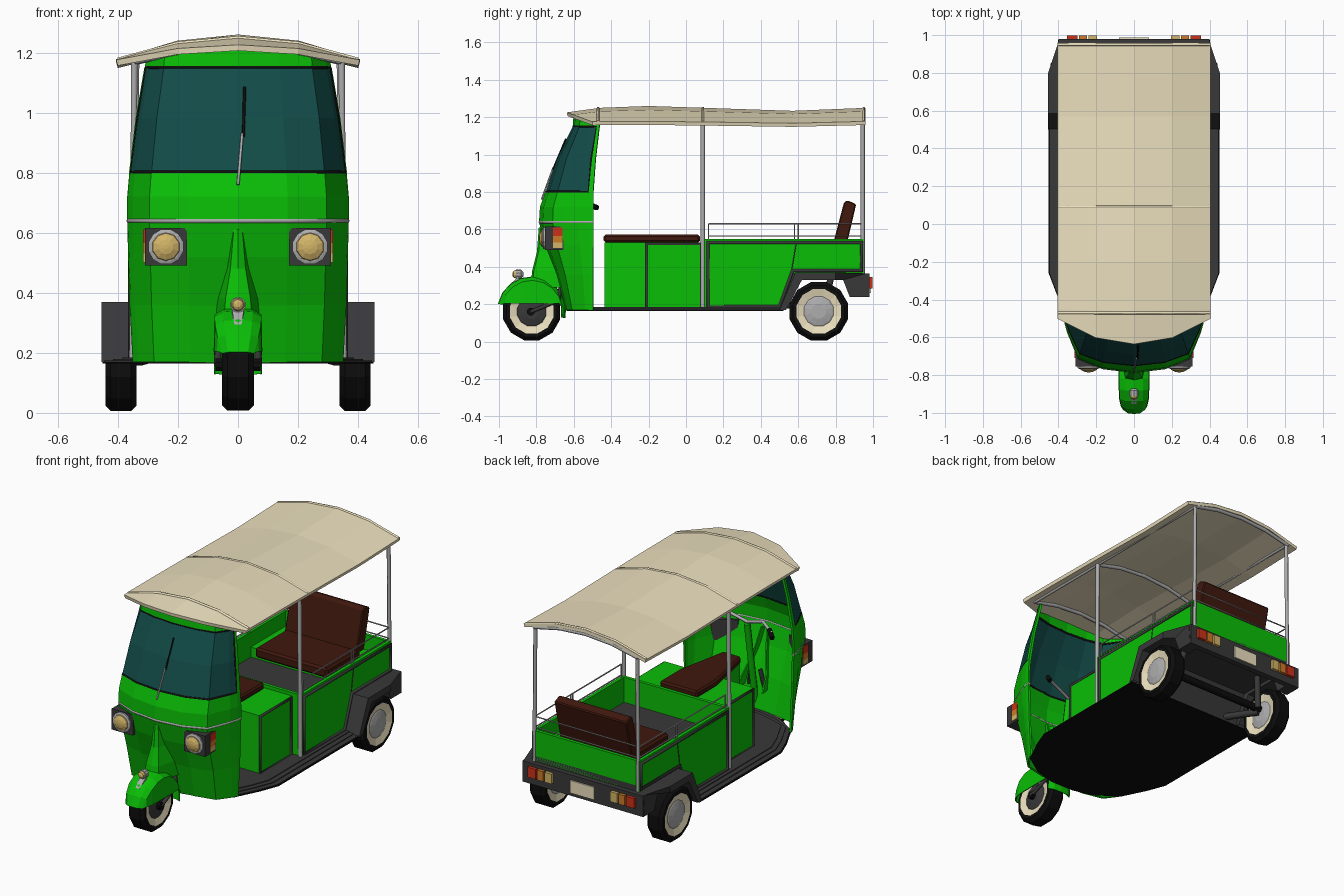
import bpy, bmesh, math

if "Cube" in bpy.data.objects:
    bpy.data.objects.remove(bpy.data.objects["Cube"])

def mat(name, r, g, b):
    m = bpy.data.materials.new(name)
    m.diffuse_color = (r, g, b, 1)
    m.use_nodes = True
    m.node_tree.nodes["Principled BSDF"].inputs["Base Color"].default_value = m.diffuse_color
    return m

GREEN = mat("green", .003, .52, .002)
CREAM = mat("cream", .84, .75, .52)
TEAL = mat("glass", .006, .072, .065)
BROWN = mat("brown", .05, .009, .004)
DARK = mat("dark_grey", .04, .04, .042)
BLACK = mat("black", .004, .004, .004)
GREY = mat("metal", .42, .42, .43)
RED = mat("red", .6, .03, .01)
ORANGE = mat("orange", .6, .2, .02)
LENS = mat("lens", .65, .46, .14)

def mesh(name, verts, faces, m, thick=0):
    bm = bmesh.new()
    vs = [bm.verts.new(v) for v in verts]
    for f in faces:
        bm.faces.new([vs[i] for i in f])
    bmesh.ops.remove_doubles(bm, verts=bm.verts, dist=1e-5)
    bmesh.ops.recalc_face_normals(bm, faces=bm.faces)
    me = bpy.data.meshes.new(name)
    bm.to_mesh(me)
    bm.free()
    me.materials.append(m)
    o = bpy.data.objects.new(name, me)
    bpy.context.collection.objects.link(o)
    if thick:
        s = o.modifiers.new("thickness", 'SOLIDIFY')
        s.thickness, s.offset = thick, 0
    return o

def loft(name, rows, m, thick=0, closed=False):
    n = len(rows[0])
    faces = [(i*n+j, i*n+(j+1) % n, (i+1)*n+(j+1) % n, (i+1)*n+j)
             for i in range(len(rows)-1) for j in range(n if closed else n-1)]
    return mesh(name, [p for r in rows for p in r], faces, m, thick)

def prism(name, a, b, m):
    """Solid between two matching outlines."""
    n = len(a)
    faces = [tuple(range(n)), tuple(range(2*n-1, n-1, -1))]
    faces += [(i, (i+1) % n, n+(i+1) % n, n+i) for i in range(n)]
    return mesh(name, list(a)+list(b), faces, m)

def side(name, yz, x0, x1, m):
    return prism(name, [(x0, y, z) for y, z in yz], [(x1, y, z) for y, z in yz], m)

def slab(name, xy, z0, z1, m):
    return prism(name, [(x, y, z0) for x, y in xy], [(x, y, z1) for x, y in xy], m)

def bevel(o, w):
    b = o.modifiers.new("bevel", 'BEVEL')
    b.width, b.segments = w, 1

def box(name, x0, x1, y0, y1, z0, z1, m, bev=0):
    o = side(name, [(y0, z0), (y1, z0), (y1, z1), (y0, z1)], x0, x1, m)
    if bev:
        bevel(o, bev)
    return o

def lathe(name, prof, c, m, n=12, axis='X', caps=True):
    rows = []
    for t, r in prof:
        ring = [(r*math.cos(a), r*math.sin(a)) for a in (2*math.pi*(k+.5)/n for k in range(n))]
        rows.append([(c[0]+t, c[1]+u, c[2]+v) if axis == 'X' else (c[0]+u, c[1]+t, c[2]+v) for u, v in ring])
    verts = [p for r in rows for p in r]
    faces = [(i*n+j, i*n+(j+1) % n, (i+1)*n+(j+1) % n, (i+1)*n+j) for i in range(len(rows)-1) for j in range(n)]
    if caps:
        faces += [tuple(range(n)), tuple(range(len(verts)-n, len(verts)))]
    return mesh(name, verts, faces, m)

def tube(name, pts, r, m, cyclic=False):
    cu = bpy.data.curves.new(name, 'CURVE')
    cu.dimensions = '3D'
    cu.bevel_depth, cu.bevel_resolution, cu.use_fill_caps = r, 1, True
    sp = cu.splines.new('POLY')
    sp.points.add(len(pts)-1)
    for p, q in zip(sp.points, pts):
        p.co = (*q, 1)
    sp.use_cyclic_u = cyclic
    cu.materials.append(m)
    o = bpy.data.objects.new(name, cu)
    bpy.context.collection.objects.link(o)
    return o

# cab shell: each level is a wrapped plan profile (z, half width, front y, rear y, crown)
PLAN = [(1, 0), (.99, .1), (.95, .28), (.8, .75), (.45, .93), (0, 1)]
def level(z, w, yf, yb, crown=0):
    half = [(w*f, yb+(yf-yb)*t, z+crown*(1-f*f)) for f, t in PLAN]
    return half + [(-x, y, zz) for x, y, zz in half[-2::-1]]
low = [level(.17, .345, -.64, -.495), level(.36, .355, -.69, -.495), level(.52, .36, -.75, -.495),
       level(.64, .363, -.78, -.495), level(.72, .363, -.775, -.495), level(.80, .356, -.745, -.495)]
win = [low[-1], level(.98, .334, -.685, -.482), level(1.15, .305, -.60, -.462)]
cap = [win[-1], level(1.165, .302, -.595, -.46, .05)]
loft("cab_body", low, GREEN, .012)
loft("cab_header", cap, GREEN, .012)
loft("windshield", [r[1:-1] for r in win], TEAL, .01)
for s, cut in (("right", slice(0, 2)), ("left", slice(-2, None))):
    loft("cab_post_"+s, [r[cut] for r in win], GREEN, .014)
tube("windshield_frame", low[-1][1:-1] + [win[1][-2]] + win[2][-2:0:-1] + [win[1][1]], .008, BLACK, True)
tube("cab_trim", low[3], .009, GREY)
tube("wiper_arm", [(0, -.772, .76), (.014, -.71, .93)], .005, GREY)
tube("wiper_blade", [(.018, -.712, .92), (.022, -.642, 1.085)], .005, BLACK)

# nose ridge over the front wheel
loft("nose", [[(-w, y0, z), (-w*.55, y, z), (0, y-.008, z), (w*.55, y, z), (w, y0, z)]
     for z, w, y, y0 in ((.61, .02, -.775, -.74), (.48, .04, -.785, -.70), (.38, .07, -.81, -.66), (.29, .085, -.82, -.60))], GREEN, .008)

# wheels: open tyre, cream sidewall ring and hub on both faces
def wheel(name, x, y, z, r, w, hub):
    c = (x, y, z)
    lathe(name+"_tyre", [(-w, r*.76), (-w, r*.88), (-w*.65, r), (w*.65, r), (w, r*.88), (w, r*.76)], c, BLACK, caps=False)
    for s in (1, -1):
        lathe(name+"_whitewall", [(s*w, r*.77), (s*(w-.012), r*.5)], c, CREAM, caps=False)
        lathe(name+"_hub", [(s*(w-.012), r*.51), (s*(w-.008), r*.46), (s*w, r*.25), (s*w, .01)], c, hub)
wheel("front_wheel", 0, -.825, .16, .158, .053, DARK)
for s in (1, -1):
    wheel("rear_wheel", s*.39, .71, .162, .162, .052, GREY)
    tube("trailing_arm", [(s*.24, .50, .20), (s*.33, .71, .175)], .02, DARK)
    tube("rear_damper", [(s*.30, .74, .18), (s*.26, .78, .37)], .018, DARK)
    tube("front_fork", [(s*.068, -.83, .16), (s*.066, -.68, .22), (s*.03, -.66, .4)], .012, DARK)
    lathe("front_axle_cap", [(s*.05, .022), (s*.075, .022)], (0, -.83, .16), BLACK, 8)
tube("rear_axle", [(-.36, .71, .195), (.36, .71, .195)], .022, BLACK)

# front mudguard, narrowing towards its front tip
rows = []
for k in range(10):
    a = math.radians(168 - 20*k)
    t = (.68, .86, .97)[k] if k < 3 else 1
    def P(x, r):
        return (x*t, -.825+r*math.cos(a), .164+r*math.sin(a))
    zc = min(.205, P(0, .17)[2])
    e = [(s*.078*t, -.825+.165*math.cos(a), zc) for s in (-1, 1)]
    rows.append([e[0], P(-.076, .162), P(-.048, .178), P(0, .182), P(.048, .178), P(.076, .162), e[1]])
loft("front_mudguard", rows, GREEN, .006)
lathe("mudguard_lamp", [(0, .012), (-.012, .025), (-.04, .026)], (0, -.87, .36), GREY, 10, 'Y')
lathe("mudguard_lamp_lens", [(0, .022), (-.012, .018), (-.018, .008)], (0, -.91, .36), LENS, 10, 'Y')
prism("mudguard_badge", [(-.02, -.90, .345), (.02, -.90, .345), (.012, -.953, .295), (-.012, -.953, .295)],
      [(-.02, -.89, .33), (.02, -.89, .33), (.012, -.94, .285), (-.012, -.94, .285)], GREY)

# headlights and side indicators
for s in (1, -1):
    c = s*.24
    slab("headlight_frame", [(s*.17, -.755), (s*.31, -.755), (s*.31, -.655), (s*.17, -.735)], .49, .615, DARK)
    lathe("headlight_ring", [(.01, .06), (-.008, .06), (-.012, .05)], (c, -.755, .553), GREY, 12, 'Y')
    lathe("headlight_lens", [(0, .051), (-.014, .045), (-.024, .025), (-.027, .008)], (c, -.758, .553), LENS, 10, 'Y')
    for z0, z1, m in ((.50, .53, LENS), (.53, .565, ORANGE), (.565, .61, RED)):
        box("indicator", s*.298, s*.316, -.71, -.66, z0, z1, m)

# handlebar
tube("steering_column", [(0, -.66, .2), (0, -.58, .70)], .02, GREEN)
tube("handlebar", [(-.22, -.50, .73), (-.12, -.56, .75), (0, -.58, .71), (.12, -.56, .75), (.22, -.50, .73)], .01, GREY)
for s in (1, -1):
    tube("grip", [(s*.19, -.52, .735), (s*.24, -.475, .715)], .015, BLACK)

# floor pan with stepped running boards
def outline(d):
    h = [(.452-d, .52), (.452-d, -.26), (.41-d, -.37), (.335-d, -.52), (.2, -.61+d), (.08, -.64+d)]
    return h + [(-x, y) for x, y in h[::-1]]
slab("floor_pan", outline(0), .164, .170, BLACK)
for i in range(3):
    slab("running_board_step", outline(.006+.03*i), .168+.005*i, .174+.005*i, DARK)

# wide box, narrow saddle pedestal and tapered saddle
box("engine_box", -.295, .295, -.22, .09, .17, .53, GREEN)
slab("saddle_pedestal", [(-.055, -.435), (.055, -.435), (.10, -.22), (-.10, -.22)], .17, .53, GREEN)
seat = [(-.06, -.44), (.06, -.44), (.125, -.12), (.125, .075), (-.125, .075), (-.125, -.12)]
bevel(slab("driver_seat", seat, .53, .572, BROWN), .01)
for s in (1, -1):
    x = s*.295
    tube("box_trim", [(x, -.213, .18), (x, -.213, .522), (x, .08, .522), (x, .08, .18)], .01, DARK, True)

# rear tub
side("rear_floor", [(.09, .17), (.51, .17), (.58, .35), (.95, .35), (.95, .40), (.09, .40)], -.335, .335, DARK)
box("tub_back", -.355, .355, .93, .95, .36, .55, GREEN)
box("tub_front", -.35, .35, .09, .11, .17, .55, GREEN)
box("bench_base", -.335, .335, .60, .93, .40, .46, GREEN)
box("bench_cushion", -.24, .24, .50, .82, .46, .52, BROWN, .012)
bevel(side("backrest", [(.78, .50), (.855, .50), (.91, .735), (.865, .755), (.845, .745)], -.24, .24, BROWN), .006)
for s in (1, -1):
    side("tub_side", [(.10, .17), (.505, .17), (.575, .365), (.95, .365), (.95, .55), (.10, .55)], s*.335, s*.355, GREEN)
    x = s*.355
    tube("side_trim", [(x, .118, .187), (x, .50, .187), (x, .57, .38), (x, .938, .38), (x, .938, .53), (x, .118, .53)], .012, DARK, True)
    tube("side_trim_bar", [(x, .565, .38), (x, .59, .53)], .003, DARK)
    # rear wheel arch
    arch_out = [(.50, .17), (.585, .37), (.80, .37), (.965, .365), (.975, .24)]
    arch_in = [(.535, .17), (.62, .33), (.80, .33), (.845, .33), (.875, .24)]
    w = [.455, .455, .455, .40, .40]
    loft("wheel_arch", [[(s*.33, *o), (s*w[i], *o), (s*w[i], *q), (s*.33, *q)]
         for i, (o, q) in enumerate(zip(arch_out, arch_in))], DARK, closed=True)
    side("arch_end", [(.84, .33), (.965, .365), (.975, .24), (.875, .24)], s*.33, s*.402, DARK)
    # roof posts and rail
    tube("middle_post", [(s*.352, .09, .17), (s*.345, .09, 1.19)], .012, GREY)
    tube("rear_post", [(s*.345, .945, .36), (s*.338, .945, 1.19)], .011, GREY)
    tube("roof_rail", [(s*.34, -.47, 1.17), (s*.34, .945, 1.17)], .008, GREY)
    for y in (.12, .58, .60):
        tube("rail_upright", [(s*.345, y, .55), (s*.345, y, .63)], .004, GREY)
for z in (.565, .63):
    tube("hand_rail", [(.345, .12, z), (.345, .94, z), (-.345, .94, z), (-.345, .12, z)], .004, GREY)

# rear bumper, lights and plate
box("rear_bumper", -.40, .40, .945, .98, .24, .365, DARK)
for s in (1, -1):
    for x0, x1, m in ((.30, .355, RED), (.25, .29, ORANGE), (.195, .24, LENS)):
        box("tail_light", s*x0, s*x1, .975, .998, .285, .345, m)
box("number_plate", -.08, .08, .975, .988, .26, .335, CREAM)

# canopy roof (y centre, y edge, z centre, z edge)
def roof_row(yc, ye, zc, ze, w=.403):
    return [(w*f, yc+(ye-yc)*f*f, zc-(zc-ze)*f*f) for f in (-1, -.5, 0, .5, 1)]
ROOF = [(-.635, -.50, 1.216, 1.166), (-.46, -.45, 1.24, 1.168), (-.2, -.2, 1.25, 1.168),
        (.1, .1, 1.24, 1.165), (.57, .57, 1.224, 1.158), (.96, .96, 1.24, 1.168)]
loft("canopy", [roof_row(*r) for r in ROOF], CREAM, .02)
for y, zc, ze in ((-.47, 1.24, 1.168), (.09, 1.24, 1.165), (.95, 1.24, 1.168)):
    tube("canopy_rib", roof_row(y, y, zc+.008, ze+.008, .4), .008, CREAM)
    tube("canopy_bow", roof_row(y, y, zc-.02, ze+.002, .345), .011, GREY)
